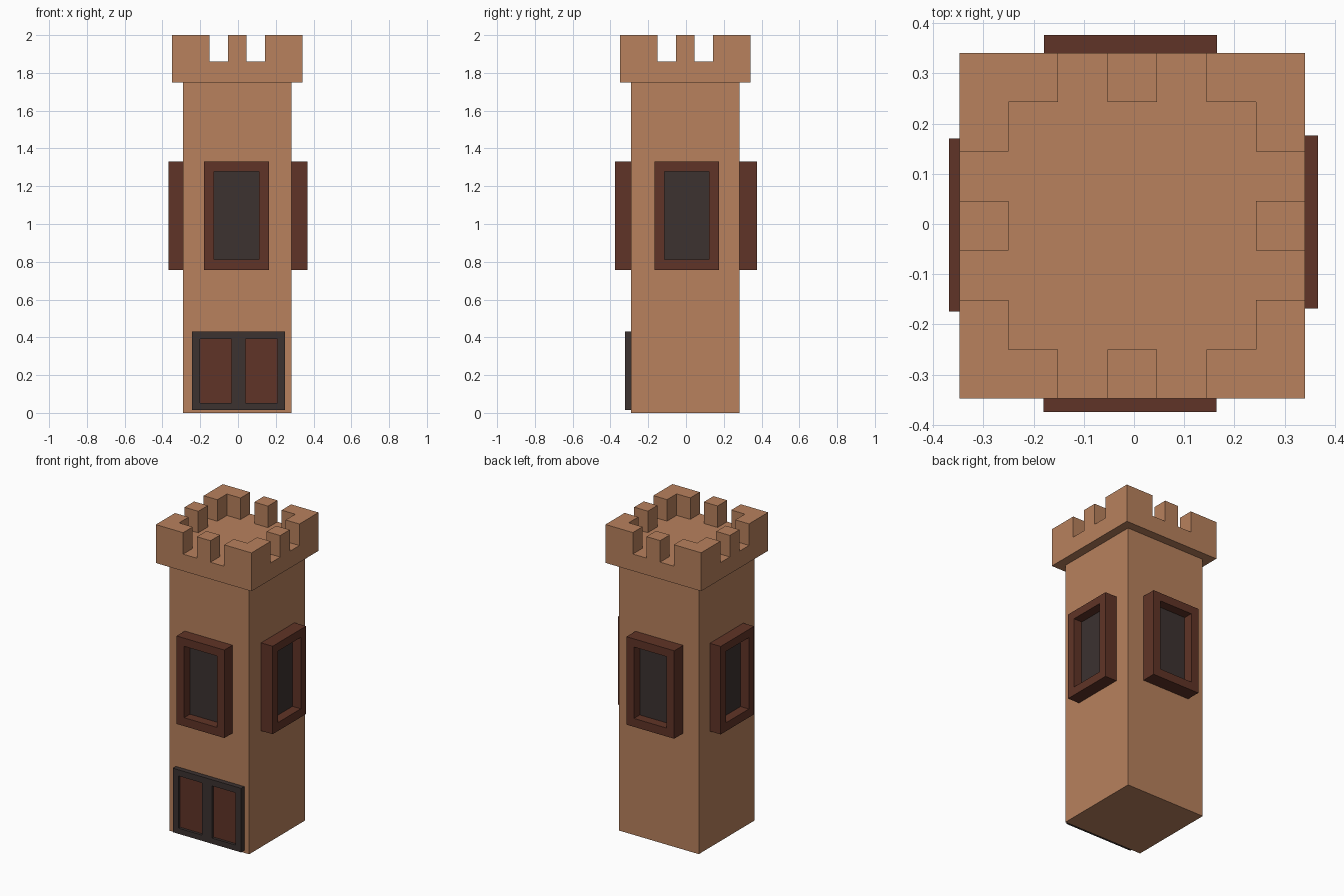
import bpy, bmesh, math
from mathutils import Matrix, Vector

if "Cube" in bpy.data.objects:
    bpy.data.objects.remove(bpy.data.objects["Cube"])

C = -0.0035          # tower axis offset in x and y
HALF = 0.2875        # half width of the shaft
WALL = HALF - C      # shaft face distance on the -x / -y sides


def material(name, rgb):
    m = bpy.data.materials.new(name)
    m.diffuse_color = (*rgb, 1)
    m.use_nodes = True
    m.node_tree.nodes["Principled BSDF"].inputs["Base Color"].default_value = m.diffuse_color
    return m


STONE = material("stone", (0.48, 0.22, 0.11))
WOOD = material("wood", (0.117, 0.034, 0.020))
DARK = material("dark", (0.045, 0.032, 0.030))


def finish(bm, name, mats):
    bmesh.ops.recalc_face_normals(bm, faces=bm.faces)
    me = bpy.data.meshes.new(name)
    bm.to_mesh(me)
    bm.free()
    for m in mats:
        me.materials.append(m)
    ob = bpy.data.objects.new(name, me)
    bpy.context.collection.objects.link(ob)
    return ob


def solidify_down(bm, vec):
    """Extrude the open border along vec and close the far side."""
    border = [e for e in bm.edges if e.is_boundary]
    geom = bmesh.ops.extrude_edge_only(bm, edges=border)["geom"]
    bmesh.ops.translate(bm, vec=vec, verts=[g for g in geom if isinstance(g, bmesh.types.BMVert)])
    bm.faces.new([v for v in ordered_border(bm)])


def ordered_border(bm):
    """Vertices of the single open loop in walking order."""
    edges = {e for e in bm.edges if e.is_boundary}
    e = next(iter(edges))
    start, v = e.verts
    loop = [start]
    while v is not start:
        loop.append(v)
        e = next(n for n in v.link_edges if n in edges and n is not e)
        v = e.other_vert(v)
    return loop


def recessed_plate(name, xs, zs, outer, inner, recess, angle, mats):
    """Plate facing -y whose odd grid cells are sunk in; turned about z by angle."""
    bm = bmesh.new()
    grid = [[bm.verts.new((x, -outer, z)) for z in zs] for x in xs]
    sunk = []
    for i in range(len(xs) - 1):
        for j in range(len(zs) - 1):
            f = bm.faces.new((grid[i][j], grid[i + 1][j], grid[i + 1][j + 1], grid[i][j + 1]))
            if i % 2 and j % 2:
                sunk.append(f)
    solidify_down(bm, Vector((0, outer - inner, 0)))
    bmesh.ops.inset_individual(bm, faces=sunk, thickness=0, depth=-recess)
    for f in sunk:
        f.material_index = 1
    bmesh.ops.rotate(bm, verts=bm.verts, cent=(0, 0, 0), matrix=Matrix.Rotation(angle, 3, 'Z'))
    return finish(bm, name, mats)


# Shaft
bm = bmesh.new()
bmesh.ops.create_cube(bm, size=1)
bmesh.ops.scale(bm, vec=(2 * HALF, 2 * HALF, 1.76), verts=bm.verts)
bmesh.ops.translate(bm, vec=(C, C, 0.88), verts=bm.verts)
finish(bm, "tower_shaft", [STONE])

# Battlements: 7 x 7 grid block with the merlon cells raised
N, CELL, FLOOR = 7, 0.0985, 1.86
bm = bmesh.new()
bmesh.ops.create_grid(bm, x_segments=N, y_segments=N, size=N * CELL / 2)
bmesh.ops.translate(bm, vec=(C, C, FLOOR), verts=bm.verts)
merlons = []
for f in bm.faces:
    c = f.calc_center_median()
    i, j = (round((v - C) / CELL) + 3 for v in (c.x, c.y))
    if (i in (0, 6) or j in (0, 6)) and not {i, j} & {2, 4}:
        merlons.append(f)
        # L-shaped corners also fill the neighbouring cells of the rim
solidify_down(bm, Vector((0, 0, 1.75 - FLOOR)))
geom = bmesh.ops.extrude_face_region(bm, geom=merlons)["geom"]
bmesh.ops.translate(bm, vec=(0, 0, 2 - FLOOR),
                    verts=[g for g in geom if isinstance(g, bmesh.types.BMVert)])
bmesh.ops.delete(bm, geom=[f for f in merlons if f.is_valid], context='FACES_ONLY')
bmesh.ops.dissolve_limit(bm, angle_limit=0.01, verts=bm.verts, edges=bm.edges)
finish(bm, "battlements", [STONE])

# Windows: side, turn, sideways centre, outer distance, wall distance
for side, turn, mid, outer, wall in (
        ("front", 0, -0.008, 0.375, WALL),
        ("right", 1, 0.004, 0.367, HALF + C),
        ("back", 2, 0.007, 0.377, HALF + C),
        ("left", 3, 0.002, 0.369, WALL)):
    recessed_plate(side + "_window",
                   [mid + d for d in (-0.172, -0.118, 0.118, 0.172)],
                   [0.757, 0.812, 1.277, 1.33],
                   outer, wall - 0.005, 0.06, turn * math.pi / 2, [WOOD, DARK])

# Double door
recessed_plate("double_door", [-0.243, -0.202, -0.034, 0.039, 0.209, 0.249],
               [0.015, 0.052, 0.392, 0.432], 0.323, WALL - 0.005, 0.017, 0, [DARK, WOOD])
